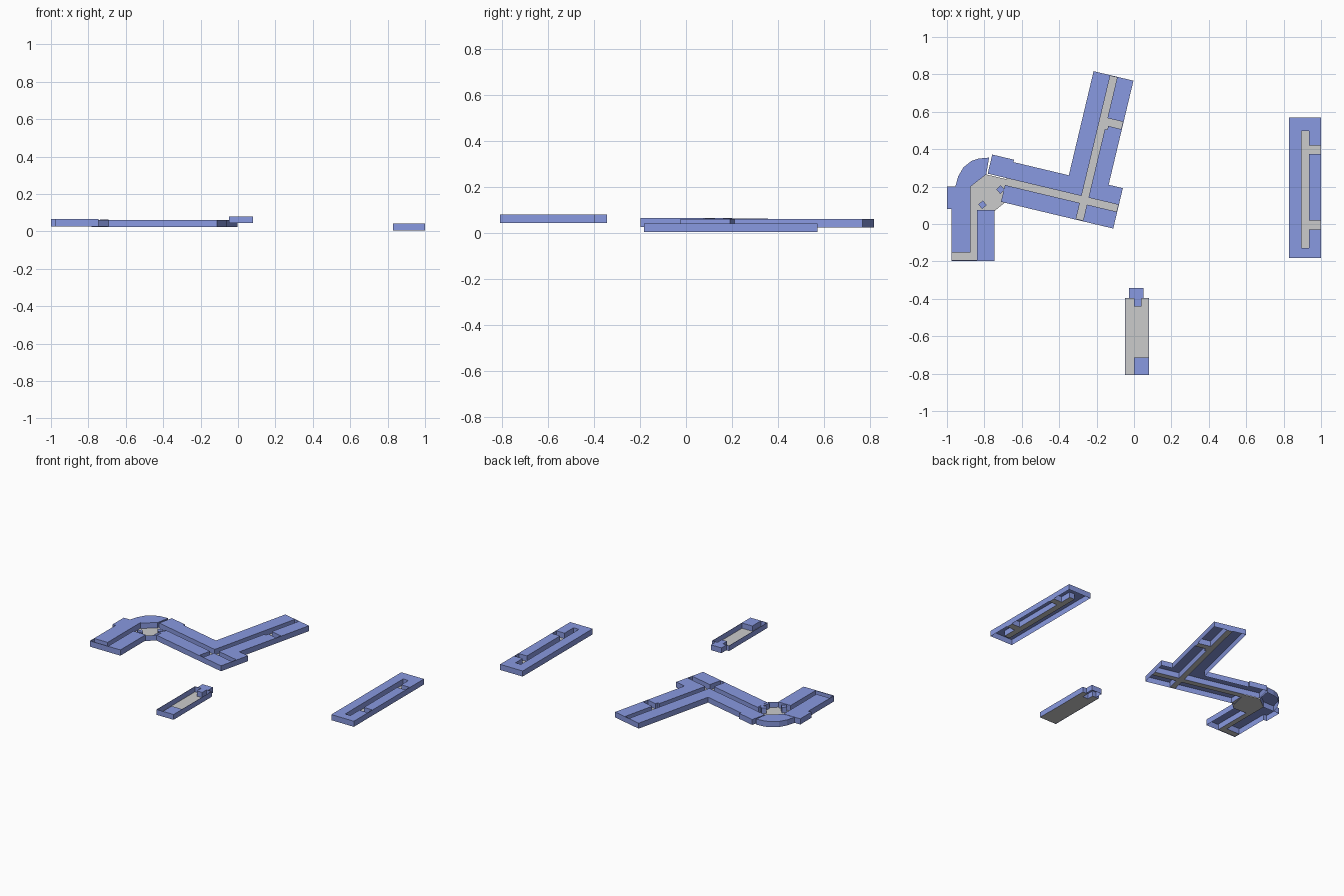
import bpy, bmesh
from math import radians
from mathutils import Matrix, Vector

if "Cube" in bpy.data.objects:
    bpy.data.objects.remove(bpy.data.objects["Cube"])

blue = bpy.data.materials.new("blue_wall")
blue.diffuse_color = (0.25, 0.32, 0.75, 1)
blue.use_nodes = True
blue.node_tree.nodes["Principled BSDF"].inputs["Base Color"].default_value = blue.diffuse_color


def make(name, faces, mat=None, matrix=Matrix()):
    """Mesh object from lists of corner points, with shared corners merged."""
    bm = bmesh.new()
    for pts in faces:
        bm.faces.new([bm.verts.new(p) for p in pts])
    bmesh.ops.remove_doubles(bm, verts=bm.verts, dist=0.0003)
    bm.transform(matrix)
    me = bpy.data.meshes.new(name)
    bm.to_mesh(me)
    bm.free()
    if mat:
        me.materials.append(mat)
    ob = bpy.data.objects.new(name, me)
    bpy.context.collection.objects.link(ob)
    return ob


def corridor(name, solids, slots, z0, z1, matrix=Matrix()):
    """Roofed blocks with sunken passages; rectangles are (x0, y0, x1, y1)."""
    rects = solids + slots
    xs = sorted({v for r in rects for v in (r[0], r[2])})
    ys = sorted({v for r in rects for v in (r[1], r[3])})

    def state(i, j):
        if not (0 <= i < len(xs) - 1 and 0 <= j < len(ys) - 1):
            return "out"
        x, y = (xs[i] + xs[i + 1]) / 2, (ys[j] + ys[j + 1]) / 2
        inside = lambda r: r[0] < x < r[2] and r[1] < y < r[3]
        if any(map(inside, slots)):
            return "slot"
        return "solid" if any(map(inside, solids)) else "out"

    shell, floor = [], []
    for i in range(len(xs) - 1):
        for j in range(len(ys) - 1):
            s = state(i, j)
            c = [(xs[i], ys[j]), (xs[i + 1], ys[j]),
                 (xs[i + 1], ys[j + 1]), (xs[i], ys[j + 1])]
            if s == "slot":
                floor.append([(*p, z0) for p in c])
            elif s == "solid":
                shell.append([(*p, z1) for p in c])
                for k, (di, dj) in enumerate([(0, -1), (1, 0), (0, 1), (-1, 0)]):
                    if state(i + di, j + dj) != "solid":
                        a, b = c[k], c[(k + 1) % 4]
                        shell.append([(*a, z0), (*b, z0), (*b, z1), (*a, z1)])
    make(name + "_walls", shell, blue, matrix)
    make(name + "_floor", floor, None, matrix)


def prism(name, pts, z0, z1, roof=True, closed=True):
    """Counter-clockwise outline raised to a wall, with an optional roof."""
    faces = [[(*p, z1) for p in pts]] if roof else []
    for k in range(len(pts) if closed else len(pts) - 1):
        a, b = pts[k], pts[(k + 1) % len(pts)]
        faces.append([(*a, z0), (*b, z0), (*b, z1), (*a, z1)])
    make(name, faces, blue)


# Straight passage on the right
corridor("east_passage", [(0.83, -0.183, 1.0, 0.57)],
         [(0.895, -0.127, 0.935, 0.497),
          (0.935, 0.375, 0.996, 0.42), (0.935, -0.03, 0.996, 0.018)],
         0.004, 0.042)

# Small open chamber at the front
corridor("south_chamber",
         [(-0.048, -0.807, 0.08, -0.395), (-0.027, -0.395, 0.052, -0.342)],
         [(-0.046, -0.805, 0.0, -0.397), (0.0, -0.713, 0.078, -0.442),
          (0.04, -0.442, 0.078, -0.397)],
         0.044, 0.08)
make("south_chamber_base", [[(0, -0.807, 0.044), (0.08, -0.807, 0.044),
                             (0.08, -0.713, 0.044), (0, -0.713, 0.044)]])

# Crossing passages, turned as one
turn = Matrix.Translation((-0.267, 0.128, 0)) @ Matrix.Rotation(radians(-13.4), 4, 'Z')
corridor("crossing",
         [(-0.43, -0.112, 0.187, 0.11), (-0.11, 0.11, 0.109, 0.682),
          (-0.534, 0.018, -0.414, 0.123)],
         [(-0.43, -0.02, 0.183, 0.018), (-0.018, -0.107, 0.02, 0.678),
          (0.02, 0.415, 0.105, 0.455), (0.02, 0.395, 0.034, 0.415)],
         0.024, 0.061, turn)

# Left passage with its turn at the end
corridor("west_passage",
         [(-1.0, 0.08, -0.875, 0.2), (-0.977, -0.197, -0.84, 0.08),
          (-0.84, -0.197, -0.747, 0.075)],
         [(-0.875, -0.157, -0.84, 0.08), (-0.973, -0.192, -0.84, -0.152)],
         0.026, 0.065)

# Corner room: rounded outer block, floor, short closing wall and two posts
prism("corner_block", [(-0.79, 0.265), (-0.775, 0.355), (-0.83, 0.35), (-0.868, 0.338),
                       (-0.912, 0.303), (-0.94, 0.255), (-0.955, 0.2), (-0.874, 0.2)],
      0.025, 0.063)
make("corner_floor", [[(x, y, 0.026) for x, y in
     [(-0.875, 0.08), (-0.84, 0.075), (-0.745, 0.07), (-0.69, 0.115),
      (-0.685, 0.24), (-0.79, 0.265), (-0.875, 0.2)]]])
prism("corner_wall", [(-0.84, 0.075), (-0.745, 0.07), (-0.69, 0.115), (-0.685, 0.2)],
      0.025, 0.062, roof=False, closed=False)
for n, (px, py) in enumerate([(-0.81, 0.103), (-0.714, 0.184)]):
    rot = Matrix.Rotation(radians(42), 2)
    pts = [Vector((px, py)) + rot @ Vector((dx, dy))
           for dx, dy in [(-0.016, -0.016), (0.016, -0.016), (0.016, 0.016), (-0.016, 0.016)]]
    prism(f"corner_post_{n + 1}", pts, 0.026, 0.063)
